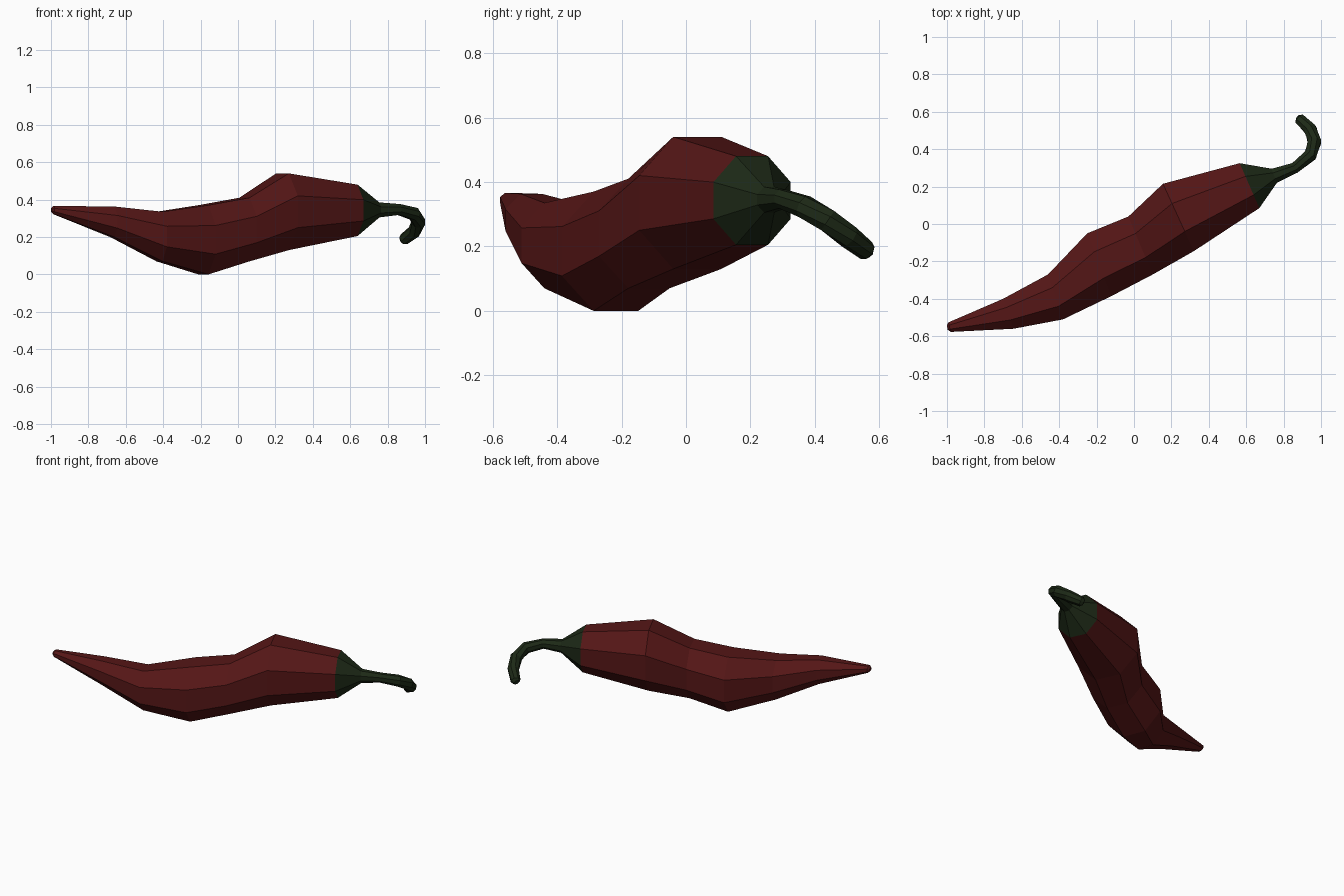
import bpy, bmesh, math
from mathutils import Vector as V

if "Cube" in bpy.data.objects:
    bpy.data.objects.remove(bpy.data.objects["Cube"])

SIDES = 8
UP = V((0, 0, 1))

def ring(c, side, up):
    # octagon with flat sides; side and up are half-extent vectors
    k = 1 / math.cos(math.pi / SIDES)
    return [c + side * k * math.cos(a) + up * k * math.sin(a)
            for a in (2 * math.pi * (i + 0.5) / SIDES for i in range(SIDES))]

def section(fx, fy, bx, by, zb, zt):
    # ring from its front edge, back edge, bottom and top
    f, b = V((fx, fy, 0)), V((bx, by, 0))
    return ring((f + b) / 2 + UP * (zb + zt) / 2, (f - b) / 2, UP * (zt - zb) / 2)

def loft(name, rings, color, cap_start, cap_end):
    bm = bmesh.new()
    vs = [[bm.verts.new(p) for p in r] for r in rings]
    for a, b in zip(vs, vs[1:]):
        for i in range(SIDES):
            j = (i + 1) % SIDES
            bm.faces.new((a[i], a[j], b[j], b[i]))
    if cap_start:
        bm.faces.new(vs[0][::-1])
    if cap_end:
        bm.faces.new(vs[-1])
    bm.normal_update()
    me = bpy.data.meshes.new(name)
    bm.to_mesh(me)
    bm.free()
    mat = bpy.data.materials.new(name + "_color")
    mat.diffuse_color = color
    mat.use_nodes = True
    mat.node_tree.nodes["Principled BSDF"].inputs["Base Color"].default_value = mat.diffuse_color
    me.materials.append(mat)
    ob = bpy.data.objects.new(name, me)
    bpy.context.collection.objects.link(ob)

# pod, from the tip to the calyx
shoulder = section(0.67, 0.085, 0.565, 0.325, 0.205, 0.48)
pod = [
    section(-0.997, -0.565, -1.0, -0.54, 0.335, 0.353),
    section(-0.98, -0.577, -0.992, -0.526, 0.322, 0.366),
    section(-0.645, -0.56, -0.70, -0.40, 0.20, 0.363),
    section(-0.38, -0.51, -0.46, -0.27, 0.07, 0.335),
    section(-0.12, -0.385, -0.25, -0.05, 0.0, 0.37),
    section(0.10, -0.27, -0.03, 0.04, 0.07, 0.41),
    section(0.32, -0.145, 0.155, 0.215, 0.13, 0.54),
    shoulder,
]
loft("pepper_pod", pod, (0.09, 0.008, 0.008, 1), True, False)

# calyx and hooked stem
path = [V(p) for p in ((0.75, 0.258, 0.345), (0.86, 0.300, 0.347), (0.943, 0.368, 0.323),
                       (0.965, 0.44, 0.28), (0.943, 0.505, 0.23), (0.887, 0.56, 0.187),
                       (0.875, 0.567, 0.181))]
radii = [0.04, 0.029, 0.034, 0.036, 0.034, 0.029, 0.016]
stem = [shoulder]
for i, (p, r) in enumerate(zip(path, radii)):
    t = (path[min(i + 1, len(path) - 1)] - path[max(i - 1, 0)]).normalized()
    side = t.cross(UP).normalized()
    stem.append(ring(p, side * r, side.cross(t) * r))
loft("calyx_and_stem", stem, (0.012, 0.022, 0.008, 1), False, True)
